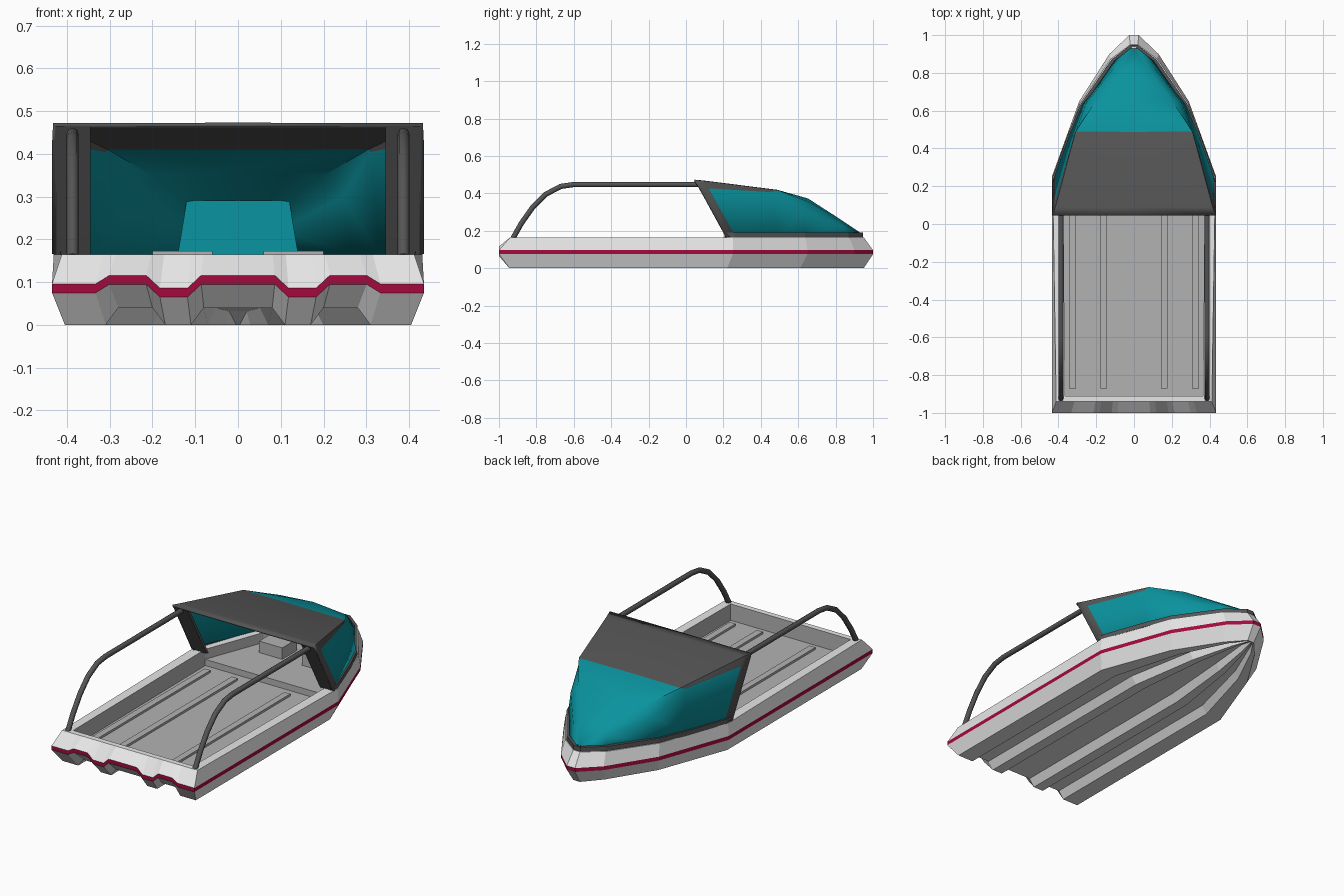
import bpy, bmesh

if "Cube" in bpy.data.objects:
    bpy.data.objects.remove(bpy.data.objects["Cube"])


def mat(name, c):
    m = bpy.data.materials.new(name)
    m.diffuse_color = (*c, 1)
    m.use_nodes = True
    m.node_tree.nodes["Principled BSDF"].inputs["Base Color"].default_value = m.diffuse_color
    return m


WHITE = mat("hull_white", (0.8, 0.8, 0.8))
GREY = mat("deck_grey", (0.45, 0.45, 0.45))
DARK = mat("frame_dark_grey", (0.09, 0.09, 0.09))
TEAL = mat("window_teal", (0.003, 0.29, 0.34))
RED = mat("stripe_crimson", (0.36, 0.003, 0.045))


def strip(bm, a, b, index=0):
    """Quads between two point rows, on both sides of the centre plane."""
    for s in (1, -1):
        va = [bm.verts.new((s * x, y, z)) for x, y, z in a]
        vb = [bm.verts.new((s * x, y, z)) for x, y, z in b]
        for i in range(len(a) - 1):
            f = bm.faces.new((va[i], va[i + 1], vb[i + 1], vb[i]))
            f.material_index = index(i) if callable(index) else index


def cap(bm, row, index=0):
    """One flat face from a half outline and its mirror image."""
    pts = [p for p in row if p[0] > 1e-5]
    pts = pts + [(-x, y, z) for x, y, z in reversed(pts)]
    bm.faces.new([bm.verts.new(p) for p in pts]).material_index = index


def finish(bm, name, mats):
    bmesh.ops.remove_doubles(bm, verts=bm.verts, dist=1e-5)
    bmesh.ops.dissolve_degenerate(bm, edges=bm.edges, dist=1e-6)
    bmesh.ops.recalc_face_normals(bm, faces=bm.faces)
    me = bpy.data.meshes.new(name)
    bm.to_mesh(me)
    bm.free()
    for m in mats:
        me.materials.append(m)
    ob = bpy.data.objects.new(name, me)
    bpy.context.collection.objects.link(ob)
    return ob


def smooth(ob, angle):
    bpy.ops.object.select_all(action='DESELECT')
    bpy.context.view_layer.objects.active = ob
    ob.select_set(True)
    bpy.ops.object.shade_smooth_by_angle(angle=angle)


def hexa(name, lower, upper, m):
    """Six-sided block from a lower and an upper quad."""
    bm = bmesh.new()
    v = [bm.verts.new(p) for p in lower + upper]
    bm.faces.new(v[:4])
    bm.faces.new(v[4:])
    for i in range(4):
        j = (i + 1) % 4
        bm.faces.new((v[i], v[j], v[4 + j], v[4 + i]))
    return finish(bm, name, [m])


def box(name, x0, x1, y0, y1, z0, z1, m):
    q = [(x0, y0), (x1, y0), (x1, y1), (x0, y1)]
    return hexa(name, [(x, y, z0) for x, y in q], [(x, y, z1) for x, y in q], m)


# Hull: plan outlines (half width, y) from stern corner to bow
SEAM = [(.435, -1), (.435, .25), (.29, .65), (.13, .90), (.025, 1)]
TOP = [(.412, -.94), (.431, .25), (.286, .638), (.123, .873), (.02, .95)]
BASE = [(.405, -.945), (.405, .22), (.26, .61), (.105, .855), (.02, .95)]
INNER = [(.365, -.91), (.375, .25), (.25, .58), (.09, .80), (.015, .88)]
KEEL = [0, .08, .11, .17, .20, .28, .31, .405]
GROOVE = [.04, .04, 0, 0, .04, .04, 0, 0]
WAVE = [.02, .02, -.01, -.01, .02, .02, 0, 0]
FADE = [1, 1, 1, .8, 0]


def ring(outline, z, wave=None):
    w, y = outline[0]
    wave = wave or [0] * 8
    row = [(w * k / .405, y, z + h) for k, h in zip(KEEL, wave)]
    row += [(x, yy, z) for x, yy in outline[1:]]
    return row + [(0, outline[-1][1], z)]


bm = bmesh.new()
rings = [ring(INNER, .075), ring(INNER, .165), ring(TOP, .165),
         ring(SEAM, .096, WAVE), ring(SEAM, .075, WAVE), ring(BASE, 0, GROOVE)]
for i, mi in enumerate((1, 0, 0, 2, 0)):
    strip(bm, rings[i], rings[i + 1], mi)
cap(bm, [(x, y, .075) for x, y in INNER], 1)
keels = [[(w * k / .405, y, g * fd) for k, g in zip(KEEL, GROOVE)]
         for (w, y), fd in zip(BASE, FADE)]
for a, b in zip(keels, keels[1:]):
    strip(bm, a, b)
finish(bm, "hull", [WHITE, GREY, RED])

# Raised foredeck inside the cabin
bm = bmesh.new()
lo = [(x, y, .076) for x, y in INNER[1:]]
hi = [(x, y, .11) for x, y in INNER[1:]]
strip(bm, lo, hi)
cap(bm, hi)
cap(bm, lo)
strip(bm, [(0, .25, .076), lo[0]], [(0, .25, .11), hi[0]])
finish(bm, "foredeck", [GREY])

# Flat panel closing the nose of the cabin inside
hexa("nose_panel",
     [(-.15, .74, .11), (.15, .74, .11), (.15, .745, .11), (-.15, .745, .11)],
     [(-.12, .745, .291), (.12, .745, .291), (.12, .75, .291), (-.12, .75, .291)], TEAL)

for s, side in ((1, "right"), (-1, "left")):
    # Floor ribs and cabin seats
    for n, x in enumerate((.16, .325)):
        box(f"floor_rib_{side}_{n}", s * x - .018, s * x + .018,
            -.87, .2, .074, .087, GREY)
    box(f"seat_{side}", s * .13 - .07, s * .13 + .07, .47, .6, .1, .173, GREY)
    # Aft cabin pillar
    xi, xo = s * .345, s * .428
    hexa(f"pillar_{side}",
         [(xi, .22, .16), (xo, .218, .16), (xo, .235, .16), (xi, .237, .16)],
         [(xi, .052, .464), (xo, .047, .466), (xo, .064, .464), (xi, .069, .462)], DARK)
    # Hand rail tube
    cu = bpy.data.curves.new("rail_path", 'CURVE')
    cu.dimensions = '3D'
    cu.bevel_depth = .014
    cu.bevel_resolution = 2
    cu.use_fill_caps = True
    path = [(-.925, .16), (-.88, .24), (-.82, .325), (-.75, .395),
            (-.67, .437), (-.6, .447), (.08, .447)]
    sp = cu.splines.new('POLY')
    sp.points.add(len(path) - 1)
    for p, (y, z) in zip(sp.points, path):
        p.co = (s * .387, y, z, 1)
    tmp = bpy.data.objects.new("rail_helper", cu)
    me = bpy.data.meshes.new_from_object(tmp)
    bpy.data.objects.remove(tmp)
    me.materials.clear()
    me.materials.append(DARK)
    rail = bpy.data.objects.new(f"hand_rail_{side}", me)
    bpy.context.collection.objects.link(rail)
    smooth(rail, .9)

# Cabin shell: sections from aft to bow (sill, window top, roof edge, centre)
SEC = [
    [(.43, .215, .165), (.43, .07, .43), (.43, .045, .468), (0, .045, .468)],
    [(.414, .265, .165), (.414, .12, .425), (.413, .09, .464), (0, .09, .464)],
    [(.335, .48, .165), (.314, .46, .405), (.307, .487, .414), (0, .487, .414)],
    [(.272, .63, .165), (.248, .64, .30), (.20, .65, .352), (0, .65, .368)],
    [(.108, .86, .165), (.098, .83, .225), (.08, .81, .252), (0, .81, .265)],
    [(.018, .937, .165), (.016, .93, .18), (.014, .925, .185), (0, .925, .188)],
]
bm = bmesh.new()
for c in range(5):
    strip(bm, SEC[c], SEC[c + 1],
          lambda r, c=c: 0 if c == 0 or (c == 1 and r > 0) else 1)
cabin = finish(bm, "cabin_shell", [DARK, TEAL])
sol = cabin.modifiers.new("thickness", 'SOLIDIFY')
sol.thickness = .01
sol.offset = 0
smooth(cabin, .6)

# Dark sill around the window base
SILL = [(.43, .214), (.426, .262), (.345, .487), (.282, .636), (.119, .87), (.02, .947)]
bm = bmesh.new()
out = [[(x, y, z) for x, y in SILL] + [(0, SILL[-1][1], z)] for z in (.163, .19)]
inn = [[(max(x - .015, .004), y - .007, z) for x, y in SILL]
       + [(0, SILL[-1][1] - .012, z)] for z in (.19, .163)]
loops = out + inn + [out[0]]
for a, b in zip(loops, loops[1:]):
    strip(bm, a, b)
finish(bm, "window_sill", [DARK])
